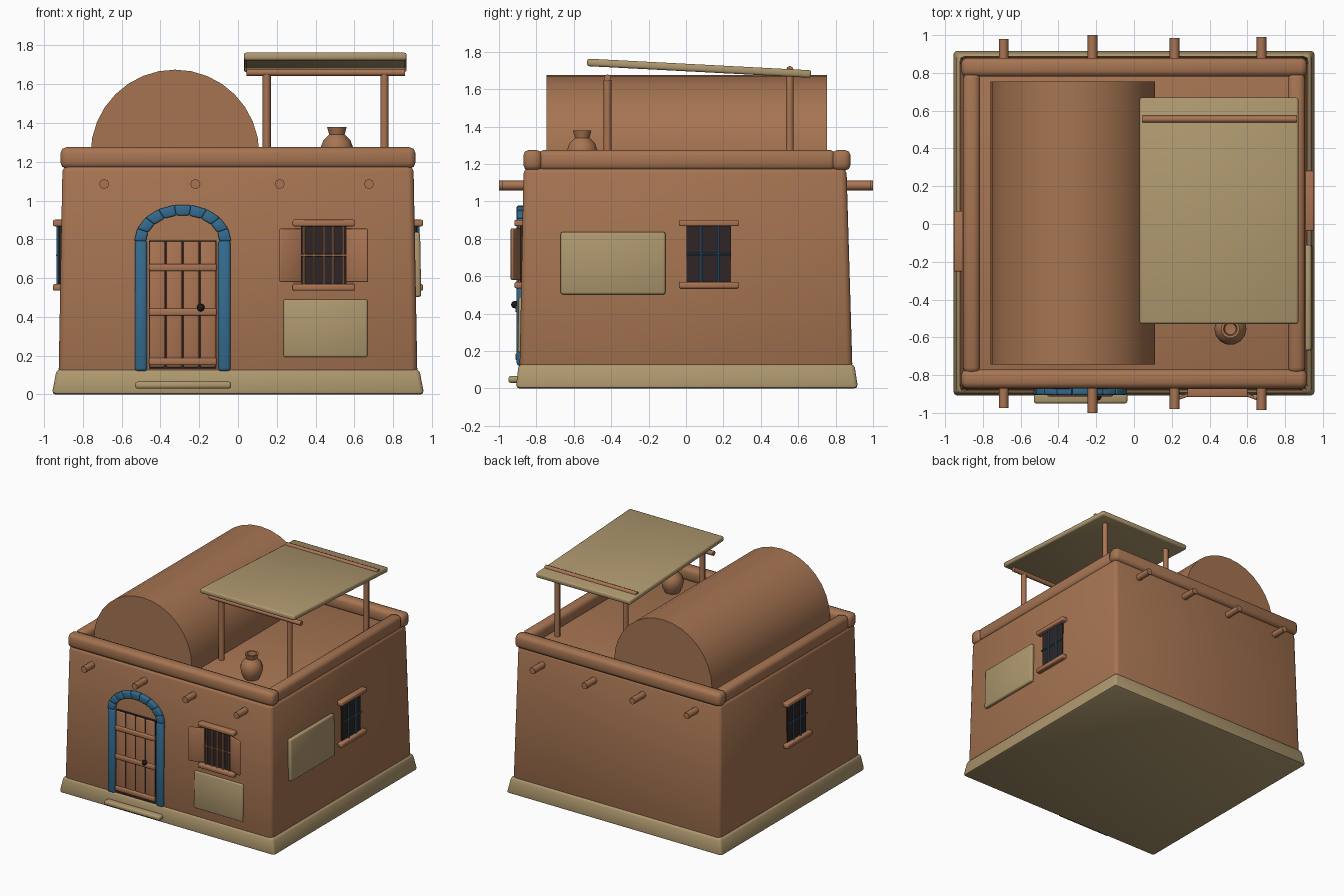
import bpy, bmesh, math
from mathutils import Vector, Matrix

if "Cube" in bpy.data.objects:
    bpy.data.objects.remove(bpy.data.objects["Cube"])


def material(name, rgb):
    m = bpy.data.materials.new(name)
    m.use_nodes = True
    m.diffuse_color = (*rgb, 1)
    bsdf = next(n for n in m.node_tree.nodes if n.type == 'BSDF_PRINCIPLED')
    bsdf.inputs["Base Color"].default_value = (*rgb, 1)
    return m


CLAY = material("clay", (0.38, 0.175, 0.083))
WOOD = material("wood", (0.40, 0.175, 0.085))
SAND = material("sand plaster", (0.42, 0.31, 0.155))
BLUE = material("blue paint", (0.035, 0.15, 0.28))
DARK = material("dark opening", (0.028, 0.018, 0.019))
IRON = material("black iron", (0.012, 0.01, 0.01))
parts = []


def finish(name, bm, mat):
    bmesh.ops.recalc_face_normals(bm, faces=bm.faces)
    mesh = bpy.data.meshes.new(name)
    bm.to_mesh(mesh)
    bm.free()
    mesh.materials.append(mat)
    ob = bpy.data.objects.new(name, mesh)
    bpy.context.collection.objects.link(ob)
    parts.append(ob)
    return ob


def box(name, lo, hi, mat, bevel=0.0, rot=None, taper=None):
    """Box between two corners; taper gives top corners (x0, y0, x1, y1)."""
    lo, hi = Vector(lo), Vector(hi)
    mid, size = (lo + hi) / 2, hi - lo
    bm = bmesh.new()
    bmesh.ops.create_cube(bm, size=1)
    for v in bm.verts:
        if taper and v.co.z > 0:
            v.co.x = (taper[0] if v.co.x < 0 else taper[2]) - mid.x
            v.co.y = (taper[1] if v.co.y < 0 else taper[3]) - mid.y
            v.co.z *= size.z
        else:
            v.co = v.co * size
    if bevel:
        bmesh.ops.bevel(bm, geom=bm.edges[:], offset=bevel, segments=2,
                        profile=0.5, affect='EDGES')
    ob = finish(name, bm, mat)
    ob.location = mid
    if rot:
        ob.rotation_euler = rot
    return ob


def rod(name, a, b, r, mat, sides=8):
    a, b = Vector(a), Vector(b)
    bm = bmesh.new()
    bmesh.ops.create_cone(bm, cap_ends=True, segments=sides, radius1=r,
                          radius2=r, depth=(b - a).length)
    turn = (b - a).to_track_quat('Z', 'Y').to_matrix().to_4x4()
    bm.transform(Matrix.Translation((a + b) / 2) @ turn)
    return finish(name, bm, mat)


# Plinth and tapered walls
box("plinth", (-.96, -.91, 0), (.96, .92, .13), SAND, .02,
    taper=(-.935, -.895, .935, .9))
box("walls", (-.925, -.89, .1), (.925, .89, 1.18), CLAY, .03,
    taper=(-.905, -.868, .905, .858))

# Parapet rails
for side, y in (("front", -.82), ("back", .83)):
    box(side + "_parapet", (-.915, y - .05, 1.165), (.915, y + .05, 1.275), CLAY, .03)
for side, x in (("right", -.86), ("left", .86)):
    box(side + "_parapet", (x - .045, -.79, 1.165), (x + .045, .8, 1.275), CLAY, .03)

# Barrel vault
bm = bmesh.new()
R, STEPS = .435, 16
ring = [bm.verts.new((-.325 + R * math.cos(math.pi * i / STEPS), -.745,
                      1.24 + R * math.sin(math.pi * i / STEPS)))
        for i in range(STEPS + 1)]
ring += [bm.verts.new((x, -.745, 1.16)) for x in (-.325 - R, -.325 + R)]
end = bm.faces.new(ring)
ext = bmesh.ops.extrude_face_region(bm, geom=[end], use_keep_orig=True)
moved = [v for v in ext["geom"] if isinstance(v, bmesh.types.BMVert)]
bmesh.ops.translate(bm, verts=moved, vec=(0, 1.5, 0))
finish("roof_vault", bm, CLAY)

# Projecting roof beams
for i, (x, reach) in enumerate(((-.69, .975), (-.22, 1), (.215, .98), (.675, .985))):
    rod(f"front_roof_beam_{i}", (x, -.8, 1.085), (x, -reach, 1.085), .026, WOOD)
    rod(f"back_roof_beam_{i}", (x, .8, 1.085), (x, min(1, reach + .005), 1.085), .026, WOOD)

# Roof shade: posts, beams, sloping cover
for side, y, top, beam in (("front", -.42, 1.65, 1.66), ("back", .555, 1.7, 1.705)):
    for x in (.148, .755):
        rod(f"{side}_shade_post", (x, y, 1.16), (x, y, top), .021, WOOD)
    rod(f"{side}_shade_beam", (.045, y, beam), (.86, y, beam), .019, WOOD)
box("shade_cover", (.03, -.53, 1.692), (.87, .67, 1.732), SAND, .012,
    rot=(-math.atan(.052), 0, 0))

# Clay jar, turned from a profile
profile = [(0, 1.17), (.05, 1.17), (.075, 1.22), (.085, 1.27), (.07, 1.31),
           (.04, 1.34), (.05, 1.378), (.036, 1.378), (.03, 1.345), (0, 1.34)]
bm = bmesh.new()
pts = [bm.verts.new((r, 0, z)) for r, z in profile]
edges = [bm.edges.new(p) for p in zip(pts, pts[1:])]
bmesh.ops.spin(bm, geom=pts + edges, axis=(0, 0, 1), cent=(0, 0, 0),
               steps=14, angle=2 * math.pi)
bmesh.ops.remove_doubles(bm, verts=bm.verts, dist=.0005)
finish("roof_jar", bm, CLAY).location = (.51, -.555, 0)

# Door: dark backing, planks, battens, knob, step
box("door_backing", (-.46, -.892, .13), (-.11, -.87, .795), DARK)
for i in range(4):
    x = -.457 + i * .0875
    box(f"door_plank_{i}", (x, -.9, .14), (x + .08, -.87, .79), WOOD, .008)
for z in (.17, .425, .655):
    box("door_batten", (-.46, -.912, z - .019), (-.11, -.885, z + .019), WOOD, .008)
bm = bmesh.new()
bmesh.ops.create_uvsphere(bm, u_segments=12, v_segments=8, radius=.02)
finish("door_knob", bm, IRON).location = (-.192, -.915, .448)
box("door_step", (-.53, -.95, .03), (-.035, -.88, .066), SAND, .012)

# Blue jambs and arch of wedge blocks
for x in (-.5, -.07):
    box("door_jamb", (x - .032, -.905, .12), (x + .032, -.85, .795), BLUE, .015)
BLOCKS = 9
for i in range(BLOCKS):
    bm = bmesh.new()
    corners = []
    for j, grow in ((i, 0), (i, 1), (i + 1, 1), (i + 1, 0)):
        t = math.pi * j / BLOCKS
        a, b = (.25, .19) if grow else (.19, .135)
        corners.append(bm.verts.new((-.285 + a * math.cos(t), -.905,
                                     .79 + b * math.sin(t))))
    face = bm.faces.new(corners)
    ext = bmesh.ops.extrude_face_region(bm, geom=[face], use_keep_orig=True)
    moved = [v for v in ext["geom"] if isinstance(v, bmesh.types.BMVert)]
    bmesh.ops.translate(bm, verts=moved, vec=(0, .05, 0))
    bmesh.ops.recalc_face_normals(bm, faces=bm.faces)
    bmesh.ops.bevel(bm, geom=bm.edges[:], offset=.008, segments=2,
                    profile=.5, affect='EDGES')
    finish(f"arch_block_{i}", bm, BLUE)


def window(name, mid, angle, wall, bars, bar_mat):
    """Barred window built facing -y, then turned onto its wall."""
    first = len(parts)
    box(name + "_opening", (-.118, -.003, .565), (.118, .02, .868), DARK)
    for x in bars:
        rod(name + "_bar", (x, -.01, .565), (x, -.01, .868), .007, bar_mat, 6)
    rod(name + "_crossbar", (-.118, -.014, .718), (.118, -.014, .718), .006, bar_mat, 6)
    for part, z in (("lintel", .884), ("sill", .552)):
        box(f"{name}_{part}", (-.16, -.035, z - .017), (.16, .03, z + .017), WOOD, .008)
    turn = Matrix.Translation((*wall, 0)) @ Matrix.Rotation(angle, 4, 'Z')
    for ob in parts[first:]:
        ob.matrix_world = turn @ Matrix.Translation(ob.location)


window("front_window", 0, 0, (.442, -.882), (-.1, -.05, 0, .05, .1), WOOD)
window("left_window", 0, math.pi / 2, (.919, .122), (-.04, .05), BLUE)
window("right_window", 0, -math.pi / 2, (-.919, -.092), (-.05, .04), BLUE)

# Open shutters
for side, x, turn in (("right", .27, 1), ("left", .613, -1)):
    box(side + "_shutter", (x - .06, -.919, .58), (x + .06, -.903, .855), WOOD, .006,
        rot=(0, 0, turn * .35))

# Bare plaster patches, leaning with the walls
box("front_plaster_patch", (.235, -.897, .192), (.668, -.872, .49), SAND, .01,
    rot=(-.02, 0, 0))
box("left_plaster_patch", (.905, -.67, .502), (.942, -.11, .837), SAND, .012,
    rot=(0, -.018, 0))

# Smooth shading that keeps hard edges
for ob in parts:
    ob.select_set(True)
bpy.context.view_layer.objects.active = parts[0]
bpy.ops.object.shade_smooth_by_angle(angle=math.radians(48))
